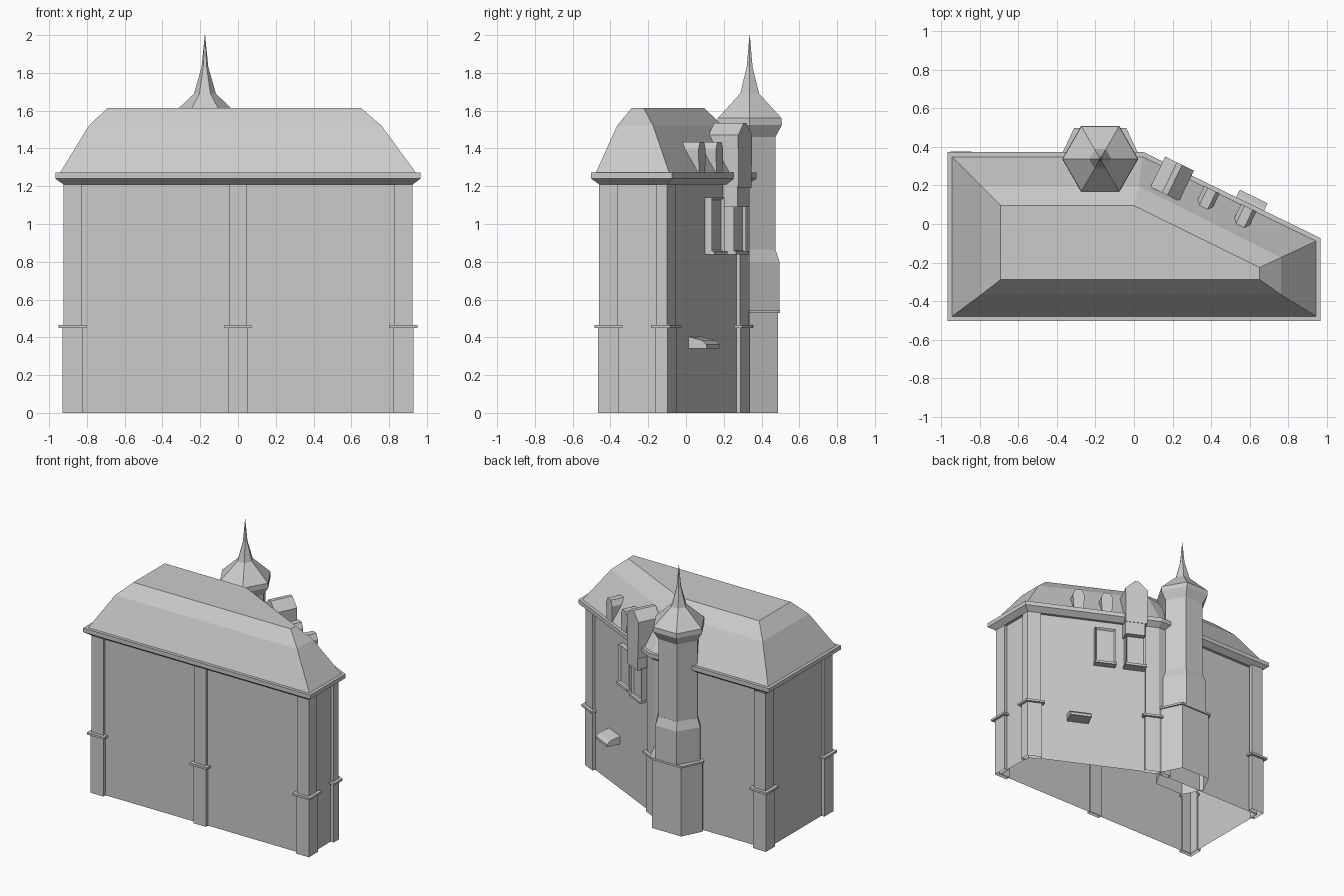
import bpy, bmesh, math
from mathutils import Vector

if "Cube" in bpy.data.objects:
    bpy.data.objects.remove(bpy.data.objects["Cube"])

FOOT = [(-.925, -.46), (.925, -.46), (.925, -.10), (.04, .33), (-.925, .33)]


def finish(name, bm):
    bmesh.ops.recalc_face_normals(bm, faces=bm.faces[:])
    me = bpy.data.meshes.new(name)
    bm.to_mesh(me)
    bm.free()
    ob = bpy.data.objects.new(name, me)
    bpy.context.collection.objects.link(ob)
    return ob


def loft(name, rings, caps=(True, True), recess=None):
    """Skin matching rings of 3D points; optionally recess the end cap."""
    bm = bmesh.new()
    rows = [[bm.verts.new(p) for p in r] for r in rings]
    n = len(rows[0])
    for a, b in zip(rows, rows[1:]):
        for i in range(n):
            j = (i + 1) % n
            bm.faces.new((a[i], a[j], b[j], b[i]))
    if caps[0]:
        bm.faces.new(rows[0][::-1])
    if caps[1]:
        end = bm.faces.new(rows[-1])
        if recess:
            bmesh.ops.recalc_face_normals(bm, faces=bm.faces[:])
            bmesh.ops.inset_region(bm, faces=[end], thickness=recess)
            push = end.normal * -.015
            for v in end.verts:
                v.co += push
    return finish(name, bm)


def ring(poly, z):
    return [(x, y, z) for x, y in poly]


def edge(poly, i):
    a, b = Vector(poly[i]), Vector(poly[(i + 1) % len(poly)])
    d = (b - a).normalized()
    return d, Vector((d.y, -d.x))


def mitre(poly, i, e):
    _, n0 = edge(poly, i - 1)
    _, n1 = edge(poly, i)
    return Vector(poly[i]) + (n0 + n1) * (e / (1 + n0.dot(n1)))


def offset(poly, e):
    return [mitre(poly, i, e) for i in range(len(poly))]


# Walls, cornice and double-pitched roof
wall = offset(FOOT, -.02)
loft("walls", [ring(wall, 0), ring(wall, 1.22)], (False, False))
eave = offset(FOOT, .042)
roof_low = offset(FOOT, .018)
loft("cornice", [ring(wall, 1.21), ring(FOOT, 1.21), ring(eave, 1.24),
                 ring(eave, 1.272), ring(roof_low, 1.272)], (False, False))
roof_mid = [(-.79, -.365), (.76, -.365), (.76, -.174), (.025, .195), (-.79, .195)]
roof_top = [(-.69, -.287), (.65, -.287), (.65, -.225), (0, .095), (-.69, .095)]
loft("roof", [ring(roof_low, 1.27), ring(roof_mid, 1.52), ring(roof_top, 1.615)],
     (False, True))


# Corner pilasters: wider plinth, thin band, shaft
PIL = FOOT[:4] + [(-.925, .352)]


def corner(i, e, w0, w1):
    p = Vector(PIL[i])
    d0, n0 = edge(PIL, i - 1)
    d1, n1 = edge(PIL, i)
    return [mitre(PIL, i, e), p + d1 * (w1 + e) + n1 * e, p + d1 * (w1 + e) - n1 * .03,
            mitre(PIL, i, -.03), p - d0 * (w0 + e) - n0 * .03, p - d0 * (w0 + e) + n0 * e]


def middle(e):
    return [(-.048 - e, -.46 - e), (.048 + e, -.46 - e), (.048 + e, -.43), (-.048 - e, -.43)]


def pilaster(name, shape):
    for part, e, z0, z1 in (("plinth", .005, 0, .455), ("band", .024, .45, .466),
                            ("shaft", 0, .46, 1.215)):
        s = shape(e)
        loft(f"{name}_{part}", [ring(s, z0), ring(s, z1)], (part == "band",) * 2)


for i in range(5):
    w0 = .06 if i == 2 else .1
    pilaster(f"corner_pilaster_{i}", lambda e: corner(i, e, w0, .1))
pilaster("front_pilaster", middle)

# Slanted wall frame: s along the wall, o outwards
D, N = edge(FOOT, 2)


def on_wall(s, o, z):
    p = Vector(FOOT[2]) + D * s + N * o
    return (p.x, p.y, z)


def outward(name, s, prof, o0, o1, recess=None):
    return loft(name, [[on_wall(s + a, o, z) for a, z in prof] for o in (o0, o1)],
                recess=recess)


def rect(h, z0, z1):
    return [(-h, z0), (h, z0), (h, z1), (-h, z1)]


# Dormers
small = [(-.036, 1.26), (.036, 1.26), (.044, 1.395), (.024, 1.435),
         (-.024, 1.435), (-.044, 1.395)]
for k, s in enumerate((.378, .59)):
    outward(f"small_dormer_{k}", s, small, -.10, .022)
large = [(-.08, 1.19), (.08, 1.19), (.083, 1.47), (.015, 1.535), (-.015, 1.535), (-.083, 1.47)]
outward("large_dormer", .80, large, -.105, .07)

# Windows and the bracket box beneath the large dormer
outward("bracket_box", .79, rect(.073, 1.09, 1.20), -.03, .066)
outward("oriel_window", .80, rect(.073, .85, 1.10), -.03, .04, .015)
outward("window_frame", .58, rect(.077, .85, 1.14), -.03, .02, .018)
for k, (s, o) in enumerate(((.80, .055), (.58, .035))):
    outward(f"window_sill_{k}", s, rect(.08, .838, .856), -.03, o)

# Door canopy with sloped top
canopy = [(-.03, .342), (.085, .342), (.085, .362), (.06, .385), (-.03, .405)]
loft("door_canopy", [[on_wall(s, o, z) for o, z in canopy] for s in (.30, .46)])

# Hexagonal stair tower
CX, CY = -.175, .337


def hexagon(r, z):
    return [(CX + r * math.cos(k * math.pi / 3), CY + r * math.sin(k * math.pi / 3), z)
            for k in range(6)]


def tower(name, prof, caps=(True, True)):
    loft(name, [hexagon(r, z) for r, z in prof], caps)


def base(e, z):
    pts = [(.2, 0), (.125, .15), (-.125, .15), (-.2, 0), (-.125, -.15), (.125, -.15)]
    return [(CX + x + math.copysign(e, x), CY + y + (math.copysign(e, y) if y else 0), z)
            for x, y in pts]


loft("tower_base", [base(0, 0), base(0, .54)], (False, True))
loft("tower_band", [base(.01, .53), base(.01, .545)])
tower("tower_middle", [(.182, .53), (.182, .80), (.158, .865)])
tower("tower_shaft", [(.157, .85), (.157, 1.47)])
tower("tower_spire", [(.157, 1.46), (.197, 1.525), (.195, 1.56), (.058, 1.69),
                      (.018, 1.83), (.001, 2.0)])
